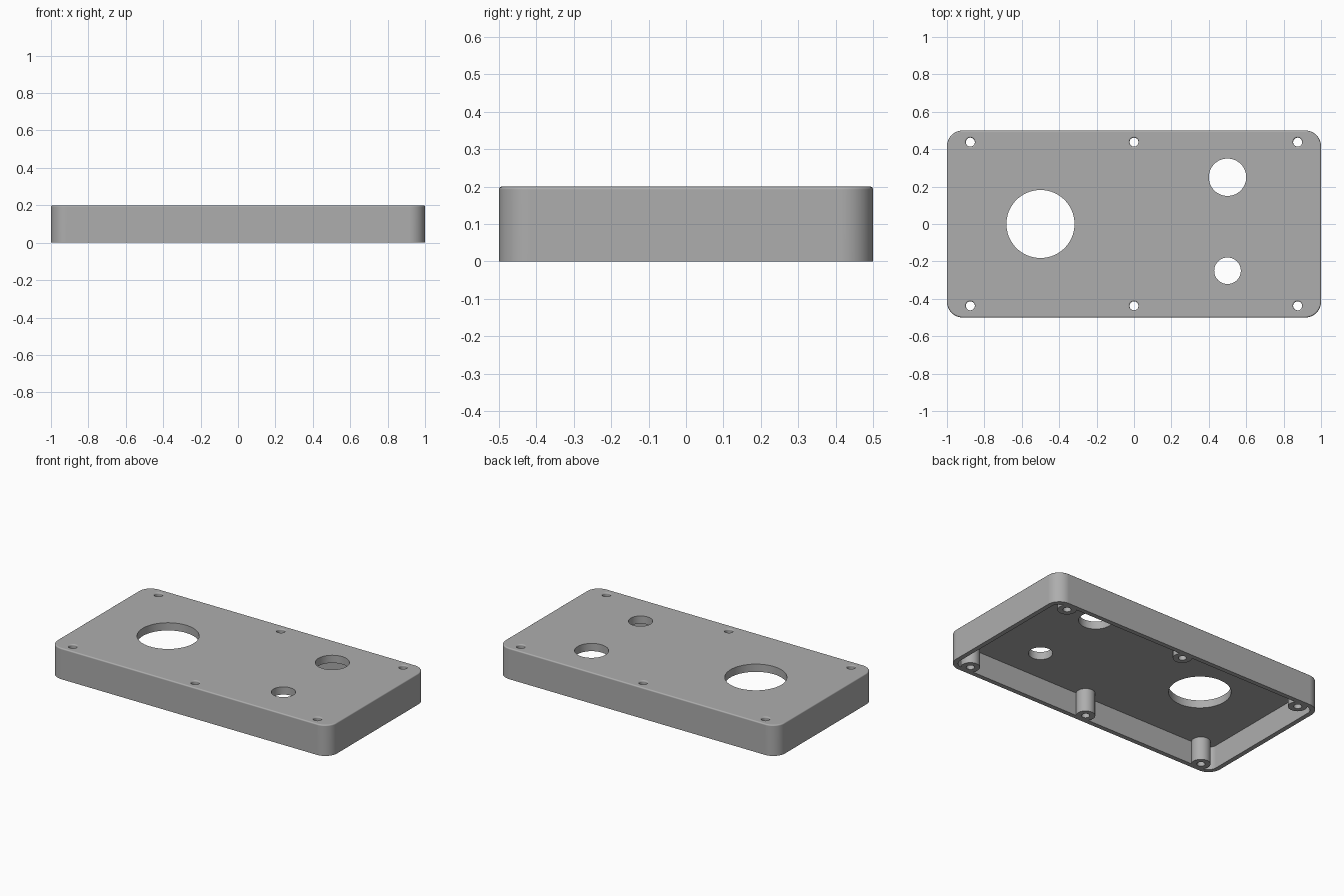
import bpy
import bmesh
import math

if "Cube" in bpy.data.objects:
    bpy.data.objects.remove(bpy.data.objects["Cube"], do_unlink=True)

HEIGHT, PLATE, WALL = 0.2, 0.05, 0.03
CORNER, FILLET = 0.085, 0.008
BOSS_R, SCREW_R = 0.056, 0.024

grey = bpy.data.materials.new("plain grey")
grey.use_nodes = True
colour = (0.42, 0.42, 0.42, 1)
grey.diffuse_color = colour
grey.node_tree.nodes["Principled BSDF"].inputs["Base Color"].default_value = colour


def loft(name, rings):
    """Solid from matching closed rings, stacked upward."""
    bm = bmesh.new()
    loops = [[bm.verts.new(p) for p in ring] for ring in rings]
    n = len(loops[0])
    for low, high in zip(loops, loops[1:]):
        for i in range(n):
            j = (i + 1) % n
            bm.faces.new((low[i], low[j], high[j], high[i]))
    bm.faces.new(loops[0][::-1])
    bm.faces.new(loops[-1])
    mesh = bpy.data.meshes.new(name)
    bm.to_mesh(mesh)
    bm.free()
    mesh.materials.append(grey)
    obj = bpy.data.objects.new(name, mesh)
    bpy.context.collection.objects.link(obj)
    return obj


def rounded_rect(inset, z, steps=12):
    r = CORNER - inset
    points = []
    for k, (sx, sy) in enumerate([(1, 1), (-1, 1), (-1, -1), (1, -1)]):
        for i in range(steps + 1):
            a = math.pi / 2 * (k + i / steps)
            points.append((sx * (1 - CORNER) + r * math.cos(a),
                           sy * (0.5 - CORNER) + r * math.sin(a), z))
    return points


def circle(x, y, r, z, sides):
    turn = [2 * math.pi * i / sides for i in range(sides)]
    return [(x + r * math.cos(a), y + r * math.sin(a), z) for a in turn]


def cylinder(name, x, y, r, z0, z1, sides=48):
    return loft(name, [circle(x, y, r, z, sides) for z in (z0, z1)])


def subtract(target, cutter):
    """Cut one solid from another, then discard the cutter."""
    cutter.hide_render = True
    mod = target.modifiers.new("cut", 'BOOLEAN')
    mod.operation, mod.solver, mod.object = 'DIFFERENCE', 'EXACT', cutter
    bpy.context.view_layer.objects.active = target
    bpy.ops.object.modifier_apply(modifier=mod.name)
    bpy.data.objects.remove(cutter, do_unlink=True)


# Outer block with rounded corners and a small fillet on the top edge
arc = [math.pi / 2 * i / 4 for i in range(5)]
rings = [rounded_rect(0, 0)]
rings += [rounded_rect(FILLET * (1 - math.cos(a)),
                       HEIGHT - FILLET * (1 - math.sin(a))) for a in arc]
lid = loft("enclosure_lid", rings)

# Hollow underside, leaving six screw bosses standing
screws = [(x, y) for x in (-0.875, 0, 0.875) for y in (-0.4375, 0.4375)]
cavity = loft("cavity_cutter", [rounded_rect(WALL, -0.1),
                                rounded_rect(WALL, HEIGHT - PLATE)])
for x, y in screws:
    subtract(cavity, cylinder("boss_core", x, y, BOSS_R, -0.2, HEIGHT + 0.1))
subtract(lid, cavity)

# Screw holes with rounded mouths
for x, y in screws:
    profile = [(SCREW_R, -0.1)]
    profile += [(SCREW_R + FILLET * (1 - math.cos(a)),
                 HEIGHT - FILLET * (1 - math.sin(a))) for a in arc]
    profile.append((SCREW_R + FILLET, HEIGHT + 0.1))
    subtract(lid, loft("screw_cutter", [circle(x, y, r, z, 32) for r, z in profile]))

# Three panel openings
for x, y, r in [(-0.5, 0, 0.182), (0.5, 0.25, 0.1), (0.5, -0.25, 0.071)]:
    subtract(lid, cylinder("opening_cutter", x, y, r, 0.1, HEIGHT + 0.1, 72))

# Smooth curves with crisp edges and flat panels
bpy.ops.object.select_all(action='DESELECT')
lid.select_set(True)
bpy.context.view_layer.objects.active = lid
bpy.ops.object.shade_smooth_by_angle(angle=math.radians(30))
weighted = lid.modifiers.new("flat panels", 'WEIGHTED_NORMAL')
weighted.keep_sharp = True
